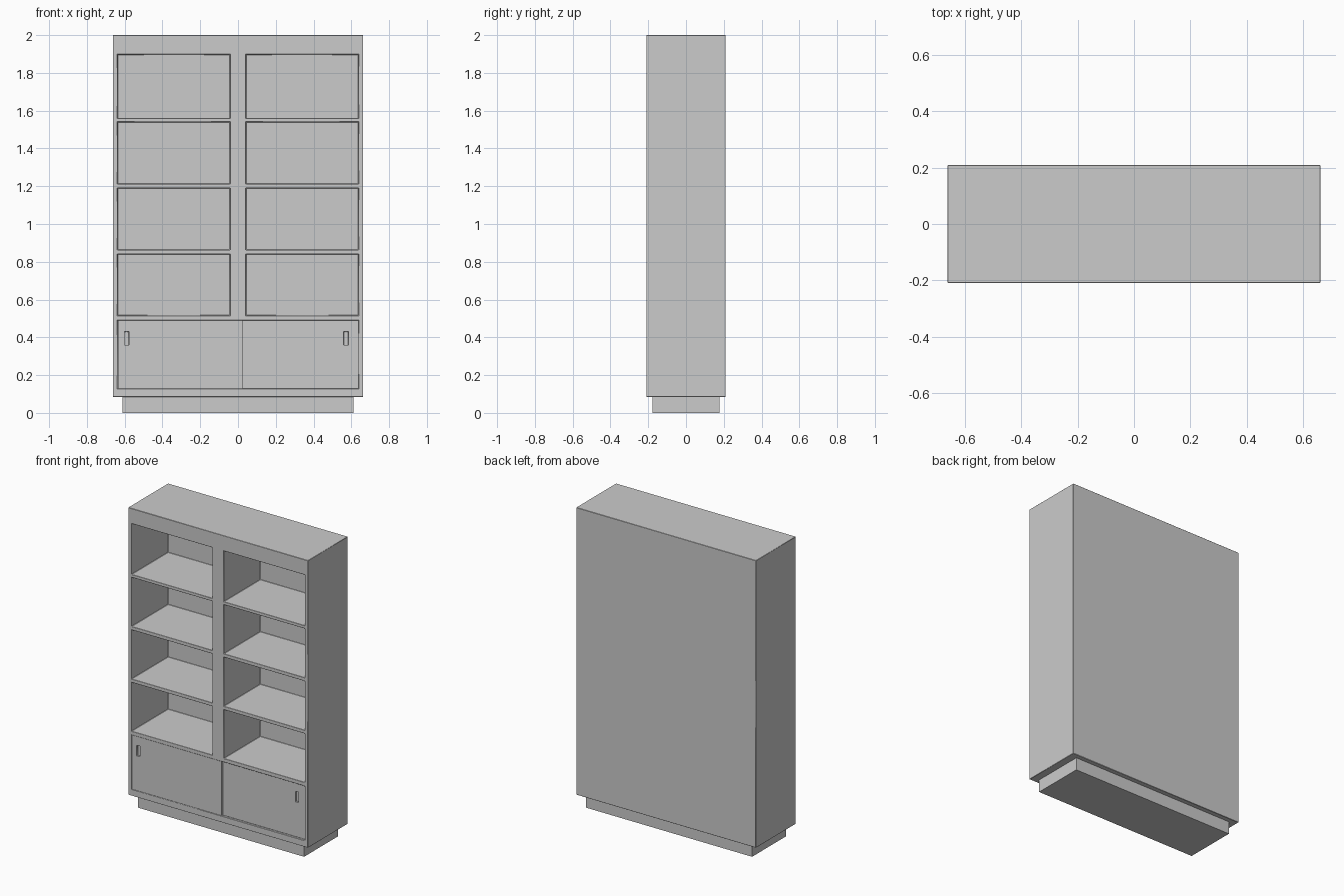
import bpy
import math

if "Cube" in bpy.data.objects:
    bpy.data.objects.remove(bpy.data.objects["Cube"], do_unlink=True)

grey = bpy.data.materials.new("light grey paint")
grey.use_nodes = True
grey.diffuse_color = (0.6, 0.6, 0.6, 1)
grey.node_tree.nodes["Principled BSDF"].inputs["Base Color"].default_value = (0.6, 0.6, 0.6, 1)


def box(name, x, y, z):
    """Box spanning the given (low, high) ranges."""
    spans = (x, y, z)
    bpy.ops.mesh.primitive_cube_add(size=1, location=[(a + b) / 2 for a, b in spans])
    obj = bpy.context.object
    obj.name = name
    obj.scale = [b - a for a, b in spans]
    bpy.ops.object.transform_apply(location=True, rotation=False, scale=True)
    obj.data.materials.append(grey)
    return obj


def carve(obj, cutters):
    """Cut boxes out of an object, then remove the cutters."""
    for cutter in cutters:
        cutter.hide_render = True
        mod = obj.modifiers.new("cut", 'BOOLEAN')
        mod.operation = 'DIFFERENCE'
        mod.solver = 'EXACT'
        mod.object = cutter
        bpy.context.view_layer.objects.active = obj
        bpy.ops.object.modifier_apply(modifier=mod.name)
        bpy.data.objects.remove(cutter, do_unlink=True)


def soften(obj, width):
    """Small rounded edges with smooth shading."""
    mod = obj.modifiers.new("soft edges", 'BEVEL')
    mod.width = width
    mod.limit_method = 'ANGLE'
    bpy.ops.object.select_all(action='DESELECT')
    obj.select_set(True)
    bpy.context.view_layer.objects.active = obj
    bpy.ops.object.shade_smooth_by_angle(angle=math.radians(30))


FRONT, BACK, INNER_BACK = -0.21, 0.21, 0.175
OUT = -0.3  # cutters start well in front of the carcass

# Carcass with two columns of open shelves and a shallow door bay
carcass = box("carcass", (-0.663, 0.663), (FRONT, BACK), (0.085, 2))
shelf_rows = [(0.515, 0.84), (0.863, 1.19), (1.213, 1.54), (1.56, 1.898)]
columns = [(-0.638, -0.042), (0.042, 0.638)]
cutters = [box("shelf_cutter", col, (OUT, INNER_BACK), row)
           for col in columns for row in shelf_rows]
cutters.append(box("door_bay_cutter", (-0.638, 0.638), (OUT, -0.15), (0.128, 0.49)))
carve(carcass, cutters)
soften(carcass, 0.002)

# Sliding doors with recessed finger pulls, the right-hand one set further back
doors = [("right_door", (-0.636, 0.025), (-0.208, -0.18), (-0.602, -0.578)),
         ("left_door", (0.0, 0.638), (-0.196, -0.15), (0.56, 0.584))]
for name, x, y, pull in doors:
    door = box(name, x, y, (0.128, 0.49))
    carve(door, [box("pull_cutter", pull, (OUT, y[0] + 0.012), (0.36, 0.43))])
    soften(door, 0.0005)

# Recessed plinth
box("plinth", (-0.612, 0.612), (-0.178, 0.178), (0, 0.09))
